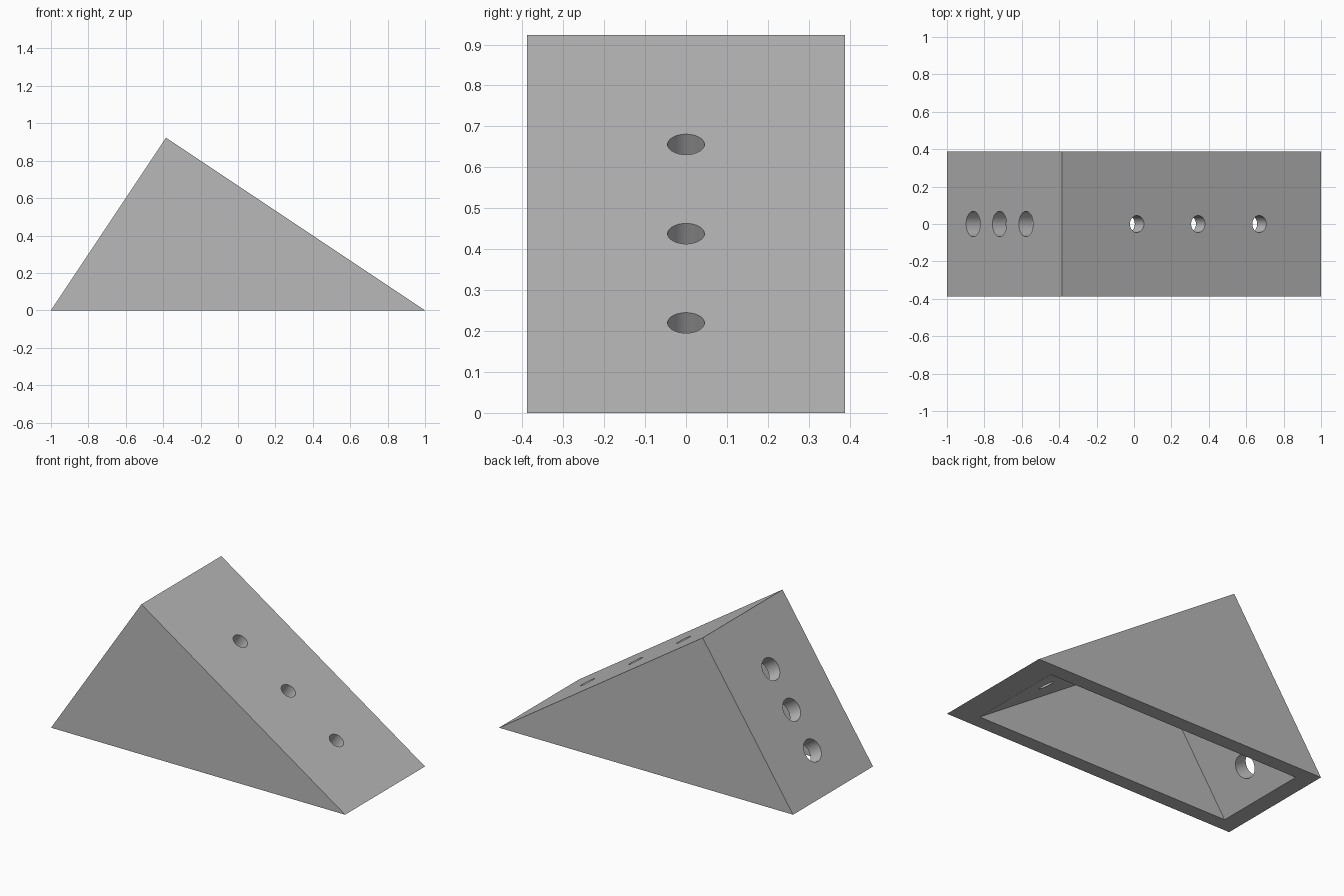
import bpy
import bmesh
from math import atan2
from mathutils import Vector

if "Cube" in bpy.data.objects:
    bpy.data.objects.remove(bpy.data.objects["Cube"], do_unlink=True)

HALF_DEPTH = 0.388
WALL = 0.088
LEFT, APEX, RIGHT = Vector((-1, 0, 0)), Vector((-0.385, 0, 0.923)), Vector((1, 0, 0))
STEEP = (APEX - LEFT).normalized()      # up the short slope
SHALLOW = (APEX - RIGHT).normalized()   # up the long slope

grey = bpy.data.materials.new("mid grey")
grey.use_nodes = True
colour = (0.48, 0.48, 0.48, 1)
grey.diffuse_color = colour
grey.node_tree.nodes["Principled BSDF"].inputs["Base Color"].default_value = colour


def prism(name, profile, half_depth):
    """Extrude an xz profile along y, centred on y = 0."""
    bm = bmesh.new()
    face = bm.faces.new([bm.verts.new((p.x, -half_depth, p.z)) for p in profile])
    grown = bmesh.ops.extrude_face_region(bm, geom=[face])
    verts = [v for v in grown["geom"] if isinstance(v, bmesh.types.BMVert)]
    bmesh.ops.translate(bm, verts=verts, vec=(0, 2 * half_depth, 0))
    bmesh.ops.recalc_face_normals(bm, faces=bm.faces)
    mesh = bpy.data.meshes.new(name)
    bm.to_mesh(mesh)
    bm.free()
    mesh.materials.append(grey)
    obj = bpy.data.objects.new(name, mesh)
    bpy.context.collection.objects.link(obj)
    return obj


def cut(target, cutter):
    """Subtract the cutter and discard it."""
    cutter.hide_render = True
    mod = target.modifiers.new("cut", "BOOLEAN")
    mod.operation = "DIFFERENCE"
    mod.solver = "EXACT"
    mod.object = cutter
    bpy.context.view_layer.objects.active = target
    bpy.ops.object.modifier_apply(modifier=mod.name)
    bpy.data.objects.remove(cutter, do_unlink=True)


def drill(target, foot, slope, normal, heights, radius):
    """Drill a row of round holes square to a sloping wall."""
    for z in heights:
        centre = foot + slope * (z / slope.z)
        bpy.ops.mesh.primitive_cylinder_add(
            vertices=48, radius=radius, depth=0.3, location=centre,
            rotation=(0, atan2(normal.x, normal.z), 0))
        cutter = bpy.context.object
        cutter.data.materials.append(grey)
        cut(target, cutter)


# Solid wedge
wedge = prism("hollow_wedge", [LEFT, RIGHT, APEX], HALF_DEPTH)

# Cavity with even walls, open at the base (the two slopes meet square)
inner_apex = APEX - (STEEP + SHALLOW) * WALL
drop = inner_apex.z + 0.1
cavity = prism("cavity_cutter",
               [inner_apex - STEEP * (drop / STEEP.z),
                inner_apex - SHALLOW * (drop / SHALLOW.z),
                inner_apex], HALF_DEPTH - WALL)
cut(wedge, cavity)

# Large holes in the short slope, small holes in the long slope
drill(wedge, LEFT, STEEP, SHALLOW, (0.21, 0.422, 0.634), 0.068)
drill(wedge, RIGHT, SHALLOW, STEEP, (0.22, 0.438, 0.656), 0.045)

# Round hole walls, crisp wedge edges
bpy.ops.object.select_all(action="DESELECT")
wedge.select_set(True)
bpy.context.view_layer.objects.active = wedge
bpy.ops.object.shade_smooth_by_angle(angle=0.5)
